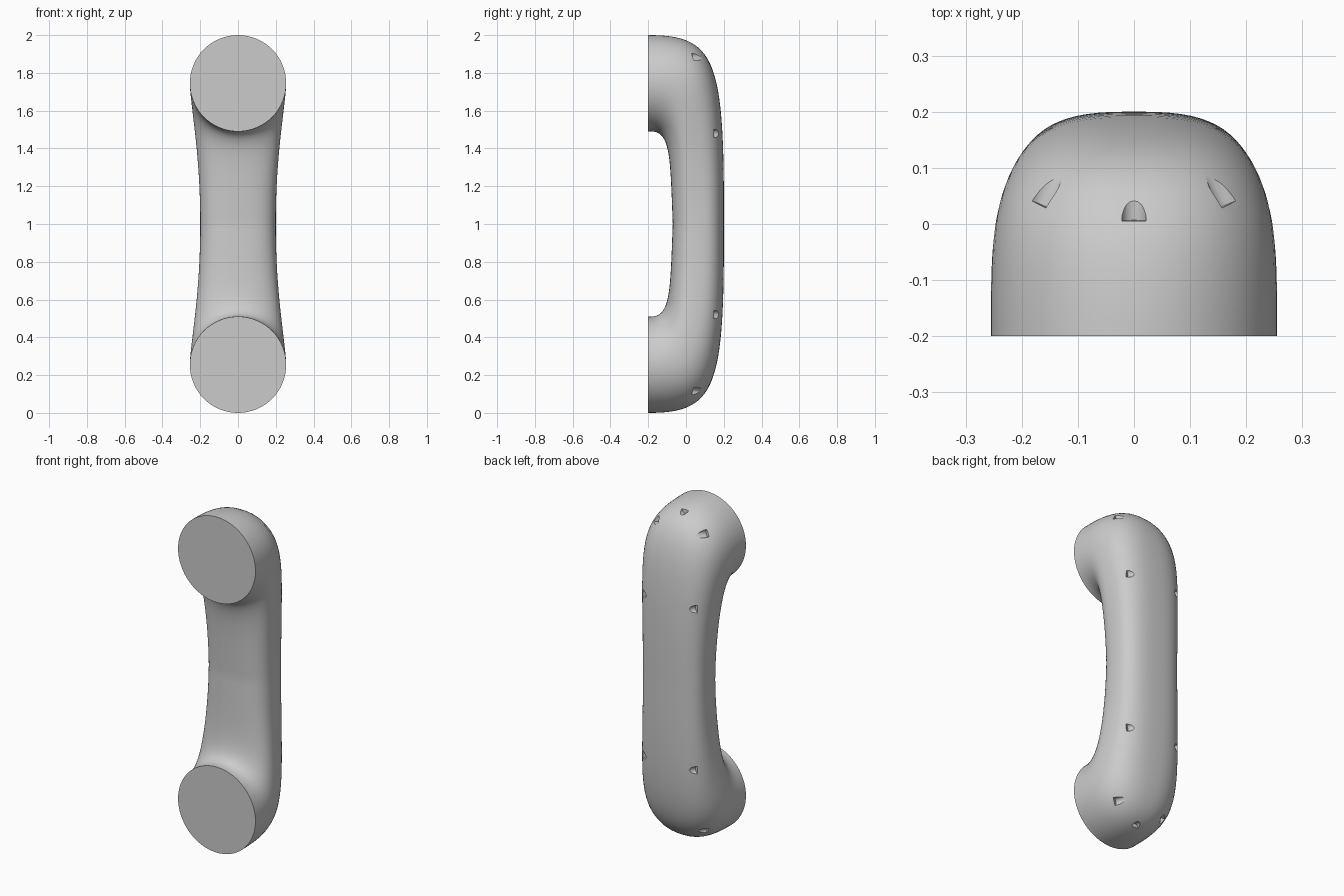
import bpy, bmesh, math
from mathutils import Vector

cube = bpy.data.objects.get("Cube")
if cube:
    bpy.data.objects.remove(cube, do_unlink=True)

grey = bpy.data.materials.new("plain_grey")
grey.use_nodes = True
colour = (0.6, 0.6, 0.6, 1)
grey.diffuse_color = colour
grey.node_tree.nodes["Principled BSDF"].inputs["Base Color"].default_value = colour

STEPS, SIDES = 32, 64
# Bezier points (y, z) for the back and the finger side of the upper half
OUTER = [(-0.2, 2.0), (0.16, 2.0), (0.205, 1.87), (0.2, 1.0)]
INNER = [(-0.2, 1.49), (-0.08, 1.5), (-0.085, 1.37), (-0.07, 1.0)]


def bezier(points, t):
    weights = ((1 - t) ** 3, 3 * t * (1 - t) ** 2, 3 * t * t * (1 - t), t ** 3)
    y, z = (sum(w * p[i] for w, p in zip(weights, points)) for i in (0, 1))
    return Vector((0, y, z))


def smooth(t):
    return t * t * (3 - 2 * t)


def power(value, exponent):
    return math.copysign(abs(value) ** exponent, value)


def section(t, flip):
    """Ring that goes from a round foot to a rounded-square grip."""
    outer, inner = bezier(OUTER, t), bezier(INNER, t)
    centre, half = (outer + inner) / 2, (outer - inner) / 2
    width = 0.2 + 0.055 * (1 - smooth(t ** 1.5))
    e = 2 / (2 + 0.8 * smooth(t))
    ring = []
    for i in range(SIDES):
        a = math.tau * i / SIDES
        p = centre + half * power(math.cos(a), e)
        p.x = width * power(math.sin(a), e)
        if flip:
            p.z = 2 - p.z
        ring.append(p)
    return ring


# Handle body: loft from the upper foot to the lower foot
rings = [section(i / STEPS, False) for i in range(STEPS + 1)]
rings += [section(i / STEPS, True) for i in reversed(range(STEPS))]
bm = bmesh.new()
loops = [[bm.verts.new(p) for p in ring] for ring in rings]
for a, b in zip(loops, loops[1:]):
    for i in range(SIDES):
        j = (i + 1) % SIDES
        bm.faces.new((a[i], a[j], b[j], b[i]))
bm.faces.new(loops[0])
bm.faces.new(loops[-1])
bmesh.ops.recalc_face_normals(bm, faces=bm.faces)
mesh = bpy.data.meshes.new("handle")
bm.to_mesh(mesh)
bm.free()
mesh.materials.append(grey)
handle = bpy.data.objects.new("handle", mesh)
bpy.context.collection.objects.link(handle)
bpy.context.view_layer.update()

# Small drilled pockets: (floor position, drill direction) for the upper half
pockets = []
for x, y, lean in ((0, 0.005, 0), (0.17, 0.035, -0.4), (-0.17, 0.035, 0.4)):
    hit = handle.ray_cast(Vector((x, y, 3)), Vector((0, 0, -1)))[1]
    pockets.append((hit, Vector((lean, 1, 0.08))))
for side in (1, -1):
    hit = handle.ray_cast(Vector((side * 0.18, 3, 1.48)), Vector((0, -1, 0)))[1]
    pockets.append((hit, Vector((-side * 0.5, 1, 0))))

cut = bmesh.new()
for floor, drill in pockets:
    for flip in (False, True):
        p, d = floor.copy(), drill.normalized()
        if flip:
            p.z, d.z = 2 - p.z, -d.z
        matrix = d.to_track_quat("Z", "Y").to_matrix().to_4x4()
        matrix.translation = p + d * 0.05
        bmesh.ops.create_cone(cut, cap_ends=True, segments=20, radius1=0.022,
                              radius2=0.022, depth=0.1, matrix=matrix)
cut_mesh = bpy.data.meshes.new("pocket_cutter")
cut.to_mesh(cut_mesh)
cut.free()
cut_mesh.materials.append(grey)
cutter = bpy.data.objects.new("pocket_cutter", cut_mesh)
bpy.context.collection.objects.link(cutter)
cutter.hide_render = True
cutter.hide_viewport = True

# Smooth body, sharp rims
bpy.ops.object.select_all(action="DESELECT")
handle.select_set(True)
bpy.context.view_layer.objects.active = handle
boolean = handle.modifiers.new("pockets", "BOOLEAN")
boolean.operation = "DIFFERENCE"
boolean.solver = "EXACT"
boolean.object = cutter
bpy.ops.object.modifier_apply(modifier=boolean.name)
bpy.data.objects.remove(cutter, do_unlink=True)
bpy.ops.object.shade_smooth_by_angle(angle=math.radians(35))
